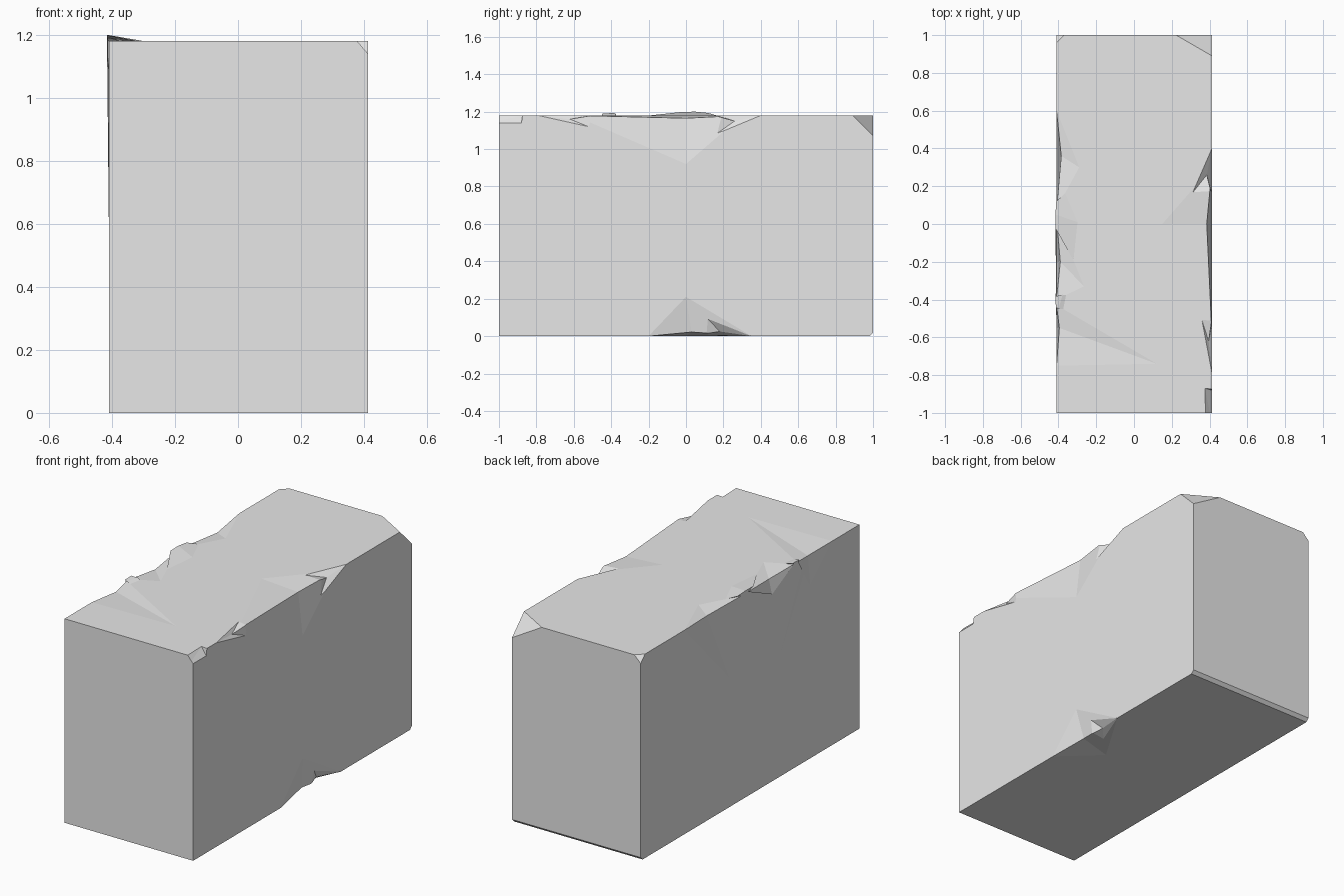
import bpy
import bmesh
from mathutils import Vector

old = bpy.data.objects.get("Cube")
if old:
    bpy.data.objects.remove(old, do_unlink=True)

LEFT, RIGHT, TOP = -0.41, 0.413, 1.18

stone = bpy.data.materials.new("pale_grey_stone")
stone.use_nodes = True
grey = (0.8, 0.8, 0.8, 1)
stone.diffuse_color = grey
stone.node_tree.nodes["Principled BSDF"].inputs["Base Color"].default_value = grey


def hull(name, points):
    """Convex solid around a few points."""
    bm = bmesh.new()
    for p in points:
        bm.verts.new(p)
    res = bmesh.ops.convex_hull(bm, input=bm.verts)
    loose = {g for g in res["geom_interior"] + res["geom_unused"]
             if isinstance(g, bmesh.types.BMVert)}
    bmesh.ops.delete(bm, geom=list(loose), context="VERTS")
    bmesh.ops.recalc_face_normals(bm, faces=bm.faces)
    mesh = bpy.data.meshes.new(name)
    bm.to_mesh(mesh)
    bm.free()
    mesh.materials.append(stone)
    obj = bpy.data.objects.new(name, mesh)
    bpy.context.collection.objects.link(obj)
    return obj


def combine(operation, points):
    """Add a hull to the block or cut it away."""
    tool = hull("chip_cutter", points)
    tool.hide_render = True
    mod = block.modifiers.new("chip", "BOOLEAN")
    mod.operation = operation
    mod.solver = "EXACT"
    mod.object = tool
    bpy.context.view_layer.objects.active = block
    bpy.ops.object.modifier_apply(modifier=mod.name)
    bpy.data.objects.remove(tool, do_unlink=True)


def edge_chip(x, z, y0, y1, side, flat, deep):
    """Break a long edge: side = (y, z), flat = (x, y), deep = new edge point."""
    start, end = (x, y0, z), (x, y1, z)
    outside = (x + (0.19 if x > 0 else -0.19), (y0 + y1) / 2,
               z + (0.19 if z > 0 else -0.19))
    for reach in ((x, *side), (*flat, z)):
        combine("DIFFERENCE", [start, end, reach, deep, outside])


def corner_chip(x, dx, dy, dz):
    """Knock off a back top corner."""
    s = 1 if x > 0 else -1
    combine("DIFFERENCE", [(x - s * dx, 1, TOP), (x, 1 - dy, TOP), (x, 1, TOP - dz),
                           (x + s * 0.2, 1.2, TOP + 0.2)])


# Main block
block = hull("stone_block", [(x, y, z) for x in (LEFT, RIGHT)
                             for y in (-1, 1) for z in (0, TOP)])

# Low swelling along the left-hand top edge
combine("UNION", [(-0.416, 0.05, 1.2), (-0.414, -0.5, 1.19), (-0.4, 0.3, 1.175),
                  (-0.4, -0.65, 1.175), (-0.27, 0, 1.175), (-0.405, 0, 0.1),
                  (-0.3, 0, 0.9)])

# Chips along the top edges
edge_chip(RIGHT, TOP, -0.6, 0.3, (0, 0.92), (0.15, 0), (0.385, 0, 1.165))
edge_chip(RIGHT, TOP, 0.15, 0.4, (0.16, 1.08), (0.31, 0.165), (0.385, 0.26, 1.15))
edge_chip(RIGHT, TOP, -0.79, -0.5, (-0.52, 1.12), (0.36, -0.51), (0.395, -0.62, 1.16))
edge_chip(LEFT, TOP, 0.08, 0.6, (0.19, 0.75), (-0.29, 0.3), (-0.385, 0.36, 1.165))
edge_chip(LEFT, TOP, -0.4, 0.03, (-0.2, 1.08), (-0.265, -0.33), (-0.39, -0.2, 1.165))
edge_chip(LEFT, TOP, -0.75, -0.43, (-0.55, 1.0), (0.12, -0.74), (-0.395, -0.55, 1.168))

# Chip on the bottom edge
edge_chip(RIGHT, 0, -0.2, 0.35, (0, 0.21), (0.2, 0), (0.385, 0.03, 0.022))
edge_chip(RIGHT, 0, 0.02, 0.35, (0.1, 0.11), (0.3, 0.1), (0.375, 0.18, 0.025))

# Broken corners
corner_chip(RIGHT, 0.19, 0.11, 0.11)
corner_chip(LEFT, 0.04, 0.04, 0.04)
combine("DIFFERENCE", [(0.38, -1.05, TOP), (RIGHT, -1.05, 1.14), (0.375, -0.87, TOP),
                       (RIGHT, -0.88, 1.14), (0.6, -1.05, 1.35), (0.6, -0.87, 1.35)])

# Worn lower back edge
bm = bmesh.new()
bm.from_mesh(block.data)
cut = bmesh.ops.bisect_plane(bm, geom=bm.verts[:] + bm.edges[:] + bm.faces[:],
                             plane_co=Vector((0, 1, 0.018)),
                             plane_no=Vector((0, 1, -1)), clear_outer=True)
rim = [g for g in cut["geom_cut"] if isinstance(g, bmesh.types.BMEdge)]
bmesh.ops.holes_fill(bm, edges=rim)
bmesh.ops.recalc_face_normals(bm, faces=bm.faces)
for face in bm.faces:
    face.smooth = False
    face.material_index = 0
bm.to_mesh(block.data)
bm.free()
block.data.materials.clear()
block.data.materials.append(stone)
